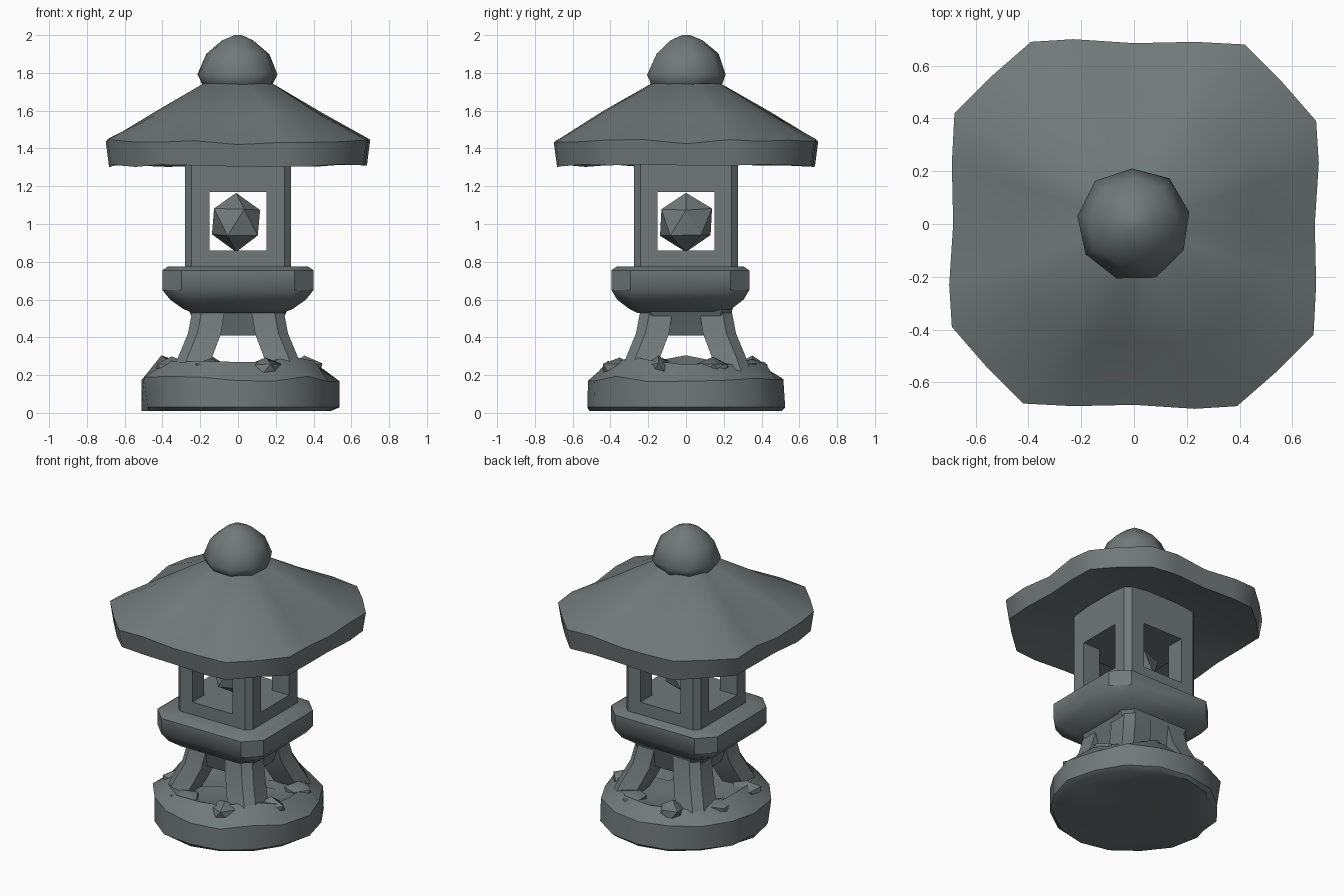
import bpy, bmesh, math, random
from mathutils import Vector

if "Cube" in bpy.data.objects:
    bpy.data.objects.remove(bpy.data.objects["Cube"])

random.seed(4)
stone = bpy.data.materials.new("grey_green_stone")
stone.diffuse_color = (0.165, 0.19, 0.19, 1)
stone.use_nodes = True
stone.node_tree.nodes["Principled BSDF"].inputs["Base Color"].default_value = stone.diffuse_color


def finish(name, bm, angle=40):
    bmesh.ops.recalc_face_normals(bm, faces=bm.faces)
    me = bpy.data.meshes.new(name)
    bm.to_mesh(me)
    bm.free()
    me.materials.append(stone)
    for p in me.polygons:
        p.use_smooth = True
    me.set_sharp_from_angle(angle=math.radians(angle))
    ob = bpy.data.objects.new(name, me)
    bpy.context.collection.objects.link(ob)
    return ob


def loft(bm, rings):
    """Skin a stack of equal-length rings and cap both ends."""
    vs = [[bm.verts.new(p) for p in r] for r in rings]
    n = len(vs[0])
    for a, b in zip(vs, vs[1:]):
        for i in range(n):
            j = (i + 1) % n
            bm.faces.new((a[i], a[j], b[j], b[i]))
    bm.faces.new(vs[0][::-1])
    bm.faces.new(vs[-1])


def chamfered(hx, hy, c, z, cy=0):
    """Rectangle ring with cut corners."""
    pts = [(hx, -hy + c), (hx, hy - c), (hx - c, hy), (-hx + c, hy),
           (-hx, hy - c), (-hx, -hy + c), (-hx + c, -hy), (hx - c, -hy)]
    return [(x, y + cy, z) for x, y in pts]


def circle(r, z, n, jitter=0, jz=0, turn=0.0):
    out = []
    for i in range(n):
        a = math.tau * (i + turn) / n
        q = r + random.uniform(-jitter, jitter)
        out.append((q * math.cos(a), q * math.sin(a), z + random.uniform(-jz, jz)))
    return out


# rough rocky base
bm = bmesh.new()
N = 16
loft(bm, [circle(0.5, 0.01, N, 0.015), circle(0.525, 0.03, N, 0.015),
          circle(0.525, 0.18, N, 0.015, 0.015), circle(0.42, 0.275, N, 0.03, 0.03),
          circle(0.29, 0.23, N, 0.03, 0.02), circle(0.1, 0.24, N, 0.01, 0.01)])
finish("rock_base", bm, 35)

# loose rocks around the feet
bm = bmesh.new()
for i in range(8):
    a = math.tau * (i + 0.5) / 8
    c = Vector((0.38 * math.cos(a), 0.38 * math.sin(a), 0.225))
    new = bmesh.ops.create_icosphere(bm, subdivisions=1, radius=0.1)["verts"]
    for v in new:
        v.co = v.co * random.uniform(0.8, 1.1)
        v.co.z *= 0.75
        v.co += c
finish("base_rocks", bm, 35)

# four splayed legs
bm = bmesh.new()
for sx in (-1, 1):
    for sy in (-1, 1):
        rings = []
        for lo, hi, z in ((0.18, 0.35, 0.2), (0.135, 0.315, 0.3),
                          (0.09, 0.265, 0.42), (0.07, 0.24, 0.55)):
            c = 0.05
            rings.append([(sx * x, sy * y, z) for x, y in
                          ((lo, lo), (hi, lo), (hi, hi - c), (hi - c, hi), (lo, hi))])
        loft(bm, rings)
finish("legs", bm)

# block joining the legs under the platform
bm = bmesh.new()
loft(bm, [chamfered(0.2, 0.2, 0.05, 0.41), chamfered(0.24, 0.23, 0.05, 0.5),
          chamfered(0.27, 0.25, 0.06, 0.56)])
finish("leg_arch", bm)

# platform with sloping underside
bm = bmesh.new()
loft(bm, [chamfered(hx, hy, c, z, -0.03) for hx, hy, c, z in
          ((0.24, 0.23, 0.06, 0.53), (0.29, 0.27, 0.07, 0.55), (0.36, 0.335, 0.09, 0.6),
           (0.40, 0.365, 0.10, 0.65), (0.40, 0.365, 0.10, 0.755), (0.37, 0.335, 0.10, 0.775))])
finish("platform", bm)

# lantern box: sill, corner posts and head beam
for name, z0, z1 in (("lantern_sill", 0.76, 0.86), ("lantern_head", 1.17, 1.45)):
    bm = bmesh.new()
    loft(bm, [chamfered(0.28, 0.275, 0.035, z) for z in (z0, z1)])
    finish(name, bm)
bm = bmesh.new()
for sx in (-1, 1):
    for sy in (-1, 1):
        shape = ((0.15, 0.15), (0.28, 0.15), (0.28, 0.24), (0.245, 0.275), (0.15, 0.275))
        loft(bm, [[(sx * x, sy * y, z) for x, y in shape] for z in (0.85, 1.18)])
finish("lantern_posts", bm)

# faceted lamp stone inside the box
bm = bmesh.new()
bmesh.ops.create_icosphere(bm, subdivisions=1, radius=0.155)
for v in bm.verts:
    v.co = v.co * random.uniform(0.9, 1.05) + Vector((-0.01, 0, 1.01))
finish("lamp_stone", bm, 30)

# fluted roof with hollow underside
quad = [(0.685, 0), (0.70, 0.23), (0.69, 0.39), (0.555, 0.545), (0.42, 0.68), (0.23, 0.69)]
outline = []
for k in range(4):
    outline += quad
    quad = [(-y, x) for x, y in quad]
under, low, high, mid, top = [], [], [], [], []
for i, (x, y) in enumerate(outline):
    d = Vector((x, y)).normalized()
    valley = i % 6 == 0
    under.append((d.x * 0.3, d.y * 0.3, 1.41))
    low.append((x * 0.975, y * 0.975, 1.30 + random.uniform(0, 0.015)))
    high.append((x, y, (1.42 if valley else 1.44) + random.uniform(-0.01, 0.01)))
    dip = (0.07 if i % 12 == 6 else 0.04) if valley else random.uniform(0, 0.02)
    mx, my = (x + d.x * 0.2) / 2, (y + d.y * 0.2) / 2
    mid.append((mx, my, 1.595 - dip))
    top.append((d.x * 0.19, d.y * 0.19, 1.745 - (0.03 if valley else 0)))
bm = bmesh.new()
loft(bm, [under, low, high, mid, top])
finish("roof", bm, 45)

# knob on top
bm = bmesh.new()
loft(bm, [circle(r, z, 9, 0.006, 0.003, 0.3) for r, z in
          ((0.14, 1.69), (0.195, 1.74), (0.215, 1.79), (0.168, 1.9), (0.085, 1.975))]
     + [circle(0.02, 2.0, 9)])
finish("roof_knob", bm, 50)
